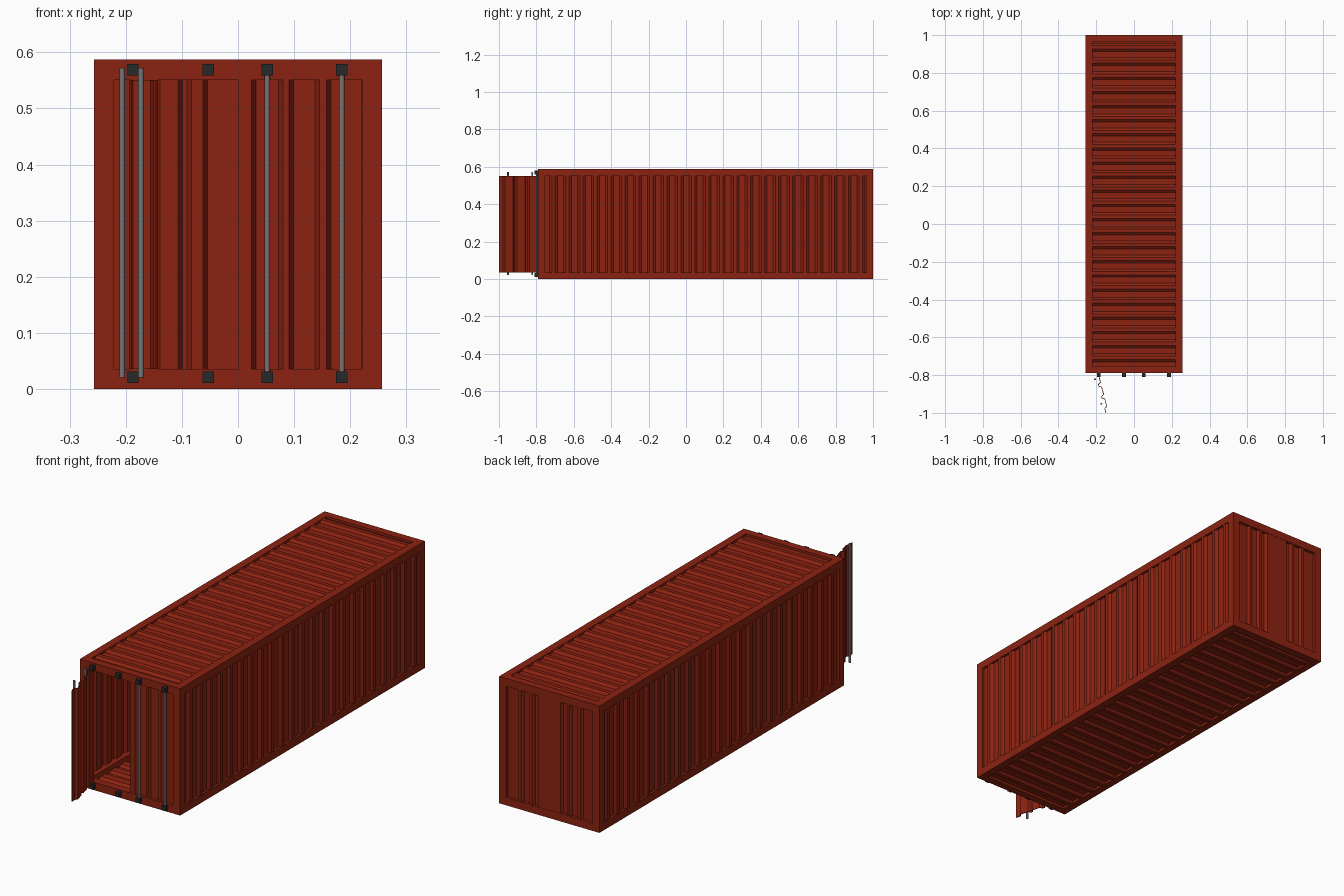
import bpy, math
from mathutils import Vector

if "Cube" in bpy.data.objects:
    bpy.data.objects.remove(bpy.data.objects["Cube"])


def material(name, rgb):
    m = bpy.data.materials.new(name)
    m.diffuse_color = (*rgb, 1)
    m.use_nodes = True
    m.node_tree.nodes["Principled BSDF"].inputs["Base Color"].default_value = m.diffuse_color
    return m


RED = material("rust red paint", (0.26, 0.0165, 0.0055))
GREY = material("steel grey", (0.18, 0.18, 0.18))
DARK = material("dark iron", (0.02, 0.021, 0.022))

X, Y0, Y1, H = 0.257, -0.79, 1.0, 0.587   # outer shell limits
B = 0.036                                 # beam width
D = 0.010                                 # corrugation depth
T = 0.004                                 # sheet thickness


def mesh_object(name, verts, faces, mat):
    me = bpy.data.meshes.new(name)
    me.from_pydata(verts, [], faces)
    me.materials.append(mat)
    ob = bpy.data.objects.new(name, me)
    bpy.context.collection.objects.link(ob)
    return ob


def box(name, lo, hi, mat):
    v = [(x, y, z) for x in (lo[0], hi[0]) for y in (lo[1], hi[1]) for z in (lo[2], hi[2])]
    f = [(0, 1, 3, 2), (4, 6, 7, 5), (0, 4, 5, 1), (2, 3, 7, 6), (0, 2, 6, 4), (1, 5, 7, 3)]
    return mesh_object(name, v, f, mat)


def sheet(name, profile, origin, along, inward, span):
    """Folded sheet: profile of (distance, depth) swept by the span vector."""
    o, a, n, s = map(Vector, (origin, along, inward, span))
    v, f = [], []
    for t, d in profile:
        p = o + a * t + n * (d + T / 2 + 0.001)
        v += [p, p + s]
    for i in range(len(profile) - 1):
        f.append((2 * i, 2 * i + 2, 2 * i + 3, 2 * i + 1))
    ob = mesh_object(name, v, f, RED)
    m = ob.modifiers.new("thickness", 'SOLIDIFY')
    m.thickness, m.offset = T, 0
    return ob


def rod(name, x, y, z0, z1):
    bpy.ops.mesh.primitive_cylinder_add(vertices=16, radius=0.005, depth=z1 - z0,
                                        location=(x, y, (z0 + z1) / 2))
    ob = bpy.context.object
    ob.name = name
    ob.data.materials.append(GREY)
    bpy.ops.object.shade_smooth_by_angle()


# Frame: corner posts, long rails and end beams
for sx, side in ((-1, "left"), (1, "right")):
    xa, xb = sorted((sx * X, sx * (X - B)))
    for y, end in ((Y0, "front"), (Y1 - B, "back")):
        box(f"{end}_{side}_post", (xa, y, 0), (xb, y + B, H), RED)
    for z, lev in ((0, "bottom"), (H - B, "top")):
        box(f"{side}_{lev}_rail", (xa, Y0 + B, z), (xb, Y1 - B, z + B), RED)
for y, end in ((Y0, "front"), (Y1 - B, "back")):
    for z, lev in ((0, "bottom"), (H - B, "top")):
        box(f"{end}_{lev}_beam", (-X + B, y, z), (X - B, y + B, z + B), RED)

# Trapezoid wave for the long sides, roof and floor
ya, yb = Y0 + B, Y1 - B
N = 23
P = (yb - ya) / N
wave = []
for i in range(N):
    wave += [((i + q) * P, d) for q, d in ((0.0, D), (0.33, D), (0.5, 0), (0.72, 0), (0.89, D))]
wave.append((N * P, D))

inner_h = H - 2 * B
for sx, side in ((-1, "left"), (1, "right")):
    sheet(f"{side}_wall", wave, (sx * X, ya, B - 0.004), (0, 1, 0), (-sx, 0, 0), (0, 0, inner_h + 0.008))
roof_w = 2 * (X - B) + 0.008
sheet("roof", wave, (-roof_w / 2, ya, H), (0, 1, 0), (0, 0, -1), (roof_w, 0, 0))
sheet("floor", wave, (-roof_w / 2, ya, 0), (0, 1, 0), (0, 0, 1), (roof_w, 0, 0))

# Back wall: mirrored folds with a wide plain middle
R = 0.013
half = [(0.055, 0), (0.063, R), (0.082, R), (0.09, 0), (0.1, 0), (0.108, R),
        (0.138, R), (0.146, 0), (0.157, 0), (0.165, R), (0.223, R)]
back = [(-t, d) for t, d in reversed(half)] + half
sheet("back_wall", back, (0, Y1, B - 0.004), (1, 0, 0), (0, -1, 0), (0, 0, inner_h + 0.008))

# Doors: profile measured from the free edge to the hinge
door = [(0, 0), (0.023, 0), (0.031, R), (0.073, R), (0.081, 0), (0.09, 0), (0.098, R),
        (0.138, R), (0.146, 0), (0.157, 0), (0.165, R), (0.22, R)]
sheet("closed_door", door, (0, Y0, B), (1, 0, 0), (0, 1, 0), (0, 0, inner_h))
hinge = Vector((-0.207, Y0 + 0.002, 0))
ang = math.radians(14.5)
out = Vector((math.sin(ang), -math.cos(ang), 0))      # hinge to free edge
inw = Vector((math.cos(ang), math.sin(ang), 0))       # towards the door's inner face
sheet("open_door", door, hinge + out * 0.22 + Vector((0, 0, B)), -out, inw, (0, 0, inner_h))

# Locking rods and their dark brackets
for x in (0.052, 0.185):
    rod("closed_door_rod", x, Y0 - 0.007, 0.02, 0.57)
for s in (0.033, 0.167):
    p = hinge + out * s - inw * 0.008
    rod("open_door_rod", p.x, p.y, 0.02, 0.572)
for x in (-0.187, -0.053, 0.052, 0.185):
    for z in (0.021, 0.569):
        box("rod_bracket", (x - 0.01, Y0 - 0.019, z - 0.0105), (x + 0.01, Y0 + 0.002, z + 0.0105), DARK)
